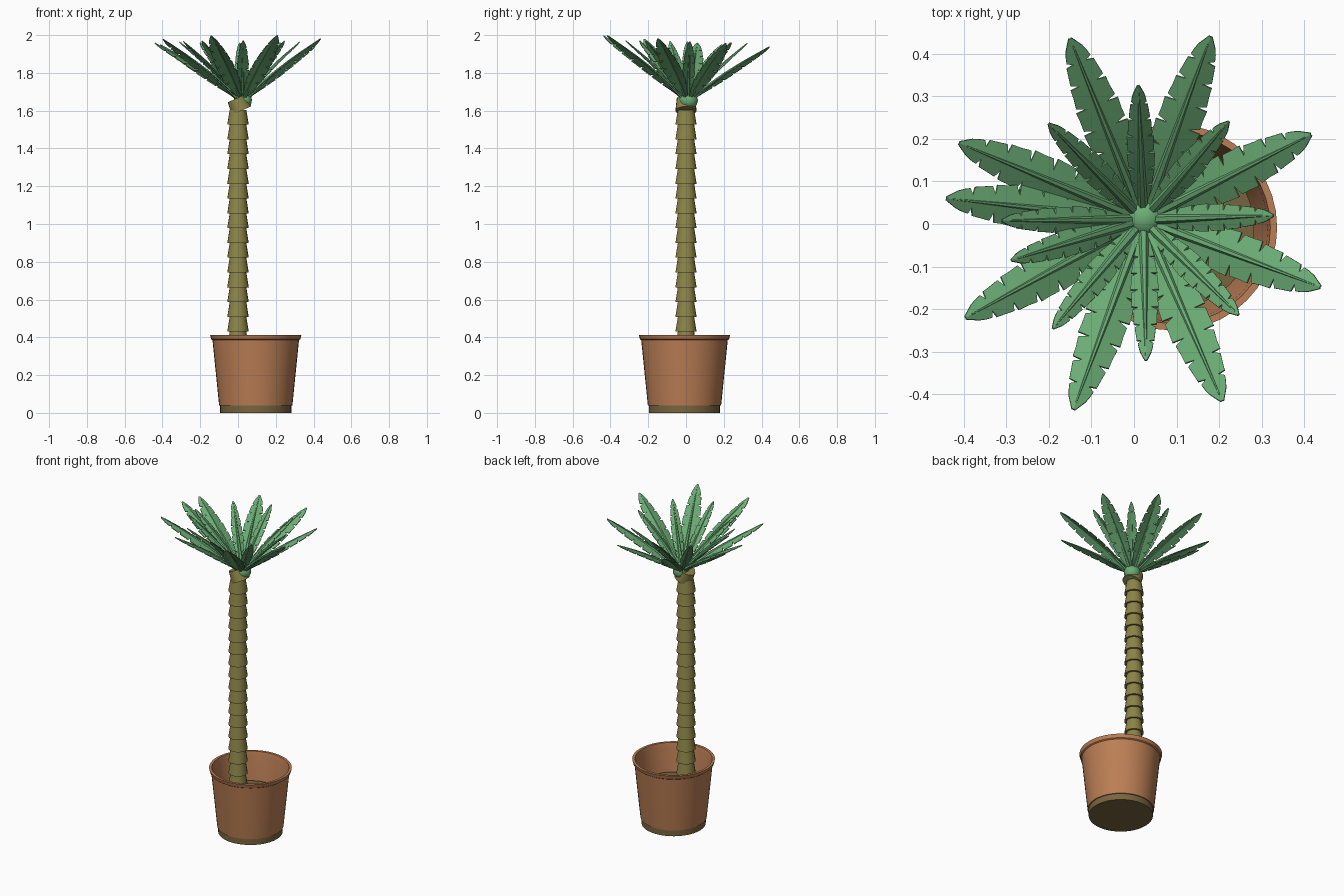
import bpy, bmesh, math
from mathutils import Vector, Matrix

if "Cube" in bpy.data.objects:
    bpy.data.objects.remove(bpy.data.objects["Cube"])


def material(name, rgb):
    m = bpy.data.materials.new(name)
    m.diffuse_color = (*rgb, 1)
    m.use_nodes = True
    m.node_tree.nodes["Principled BSDF"].inputs["Base Color"].default_value = m.diffuse_color
    return m


GREEN = material("leaf_green", (0.15, 0.42, 0.18))
BARK = material("bark_olive", (0.26, 0.23, 0.065))
CLAY = material("clay", (0.50, 0.21, 0.09))
SOIL = material("soil_brown", (0.19, 0.13, 0.05))


def finish(name, bm, mat, angle=None):
    bmesh.ops.recalc_face_normals(bm, faces=bm.faces)
    me = bpy.data.meshes.new(name)
    bm.to_mesh(me)
    bm.free()
    ob = bpy.data.objects.new(name, me)
    bpy.context.collection.objects.link(ob)
    me.materials.append(mat)
    if angle:
        bpy.ops.object.select_all(action='DESELECT')
        ob.select_set(True)
        bpy.context.view_layer.objects.active = ob
        bpy.ops.object.shade_smooth_by_angle(angle=math.radians(angle))
    return ob


def lathe(name, profile, center, mat, sides, closed=False, capped=False):
    """Revolve (radius, z) points around a vertical axis."""
    bm = bmesh.new()
    rings = []
    for r, z in profile:
        rings.append([bm.verts.new((center[0] + r * math.cos(2 * math.pi * k / sides),
                                    center[1] + r * math.sin(2 * math.pi * k / sides), z))
                      for k in range(sides)])
    pairs = list(zip(rings, rings[1:]))
    if closed:
        pairs.append((rings[-1], rings[0]))
    for a, b in pairs:
        for k in range(sides):
            n = (k + 1) % sides
            bm.faces.new((a[k], a[n], b[n], b[k]))
    if capped:
        bm.faces.new(rings[0])
        bm.faces.new(rings[-1])
    return finish(name, bm, mat, 30)


# Pot shell, open at both ends, around a soil plug that shows below it
POT = (0.094, -0.008)
lathe("pot", [(0.194, 0.04), (0.229, 0.385), (0.236, 0.39), (0.242, 0.413),
              (0.226, 0.413), (0.220, 0.385), (0.187, 0.04)], POT, CLAY, 40, closed=True)
lathe("soil", [(0.188, 0), (0.188, 0.24)], POT, SOIL, 40, capped=True)

# Trunk of stacked sleeves, each flaring towards its lower edge
profile = []
for i in range(18):
    z = 0.195 + i * 0.0783
    profile += [(0.057, z), (0.044, z + 0.0783)]
lathe("trunk", profile, (0, 0), BARK, 18, capped=True)

# Slanted collar and green heart at the top of the trunk
bm = bmesh.new()
bmesh.ops.create_cone(bm, cap_ends=True, segments=18, radius1=0.056, radius2=0.049, depth=0.07,
                      matrix=Matrix.Translation((0.004, 0, 1.632))
                      @ Matrix.Rotation(math.radians(-24), 4, 'Y'))
finish("trunk_collar", bm, BARK, 30)
bm = bmesh.new()
bmesh.ops.create_icosphere(bm, subdivisions=2, radius=0.05,
                           matrix=Matrix.Translation((0.026, 0.014, 1.655)))
finish("crown_heart", bm, GREEN, 40)


# Blade half-width along the leaf, 0 at the stem and 1 at the tip
WIDTHS = [(0.1, 0.3), (0.3, 0.8), (0.45, 1), (0.62, 0.96), (0.8, 0.74), (0.93, 0.46), (1, 0.08)]


def half_width(t):
    for (a, u), (b, v) in zip(WIDTHS, WIDTHS[1:]):
        if t <= b:
            return u + (v - u) * max(0, (t - a) / (b - a))
    return WIDTHS[-1][1]


def leaf(name, tip, width):
    base = Vector((0.022, 0.01, 1.645))
    tip = Vector(tip)
    along = (tip - base).normalized()
    side = along.cross(Vector((0, 0, 1))).normalized()
    up = side.cross(along)

    def point(t, s=0.0, h=0.0):
        arch = 0.014 * math.sin(math.pi * t)
        return base.lerp(tip, t) + side * s + up * (h + arch - 0.3 * abs(s))

    bm = bmesh.new()
    cuts = [0.1, 0.28, 0.40, 0.52, 0.64, 0.76, 0.87, 1.0]
    # Lobes of the blade, split by narrow slits on both sides
    for sgn in (-1, 1):
        for n, (a, b) in enumerate(zip(cuts, cuts[1:])):
            last = n == len(cuts) - 2
            steps = [0, 0.3, 0.55, 0.75, 0.9, 1] if last else [0, 0.5, 1]
            rows = []
            for f in steps:
                t = a + (b - a) * f
                q = t
                if f == 0 and n:
                    q = t + 0.012
                elif f == 1 and not last:
                    q = t - 0.012
                w = width * half_width(q) * (1.05 if f == 1 and not last else 1)
                inner = 0.5 * w
                rows.append([point(t), point(t, sgn * inner), point(q, sgn * w)])
            verts = [[(bm.verts.new(p + up * 0.002), bm.verts.new(p - up * 0.002)) for p in r]
                     for r in rows]
            for k in (0, 1):
                for r0, r1 in zip(verts, verts[1:]):
                    for j in (0, 1):
                        bm.faces.new((r0[j][k], r0[j + 1][k], r1[j + 1][k], r1[j][k]))
            # Thin outer edge and slit walls
            rim = verts[0] + [r[2] for r in verts[1:]] + verts[-1][1::-1]
            for p, q in zip(rim, rim[1:]):
                bm.faces.new((p[0], q[0], q[1], p[1]))
    # Raised midrib tapering to the tip
    rings = []
    for i in range(9):
        t = i / 8 * 0.97
        r = 0.011 * (1 - t) + 0.002
        rings.append([bm.verts.new(point(t) + side * (r * math.cos(k * math.pi / 3))
                                   + up * (r * math.sin(k * math.pi / 3))) for k in range(6)])
    for a, b in zip(rings, rings[1:]):
        for k in range(6):
            bm.faces.new((a[k], a[(k + 1) % 6], b[(k + 1) % 6], b[k]))
    bm.faces.new(rings[0])
    bm.faces.new(rings[-1])
    finish(name, bm, GREEN, 30)


# Outer long leaves and inner short leaves, by tip position seen from above
OUTER = [(0.18, 0.44), (-0.15, 0.435), (-0.41, 0.19), (-0.44, 0.06), (-0.395, -0.22),
         (-0.142, -0.435), (0.207, -0.415), (0.437, -0.148), (0.415, 0.21)]
INNER = [(0.01, 0.325), (-0.2, 0.235), (-0.31, 0.008), (-0.288, -0.085), (-0.19, -0.245),
         (0.028, -0.32), (0.245, -0.213), (0.327, 0.02), (0.222, 0.24)]
for i, (x, y) in enumerate(OUTER):
    leaf(f"outer_leaf_{i + 1}", (x, y, 1.967 + 0.01 * x - 0.07 * y), 0.053)
for i, (x, y) in enumerate(INNER):
    leaf(f"inner_leaf_{i + 1}", (x, y, 1.965 - 0.02 * y), 0.032)
